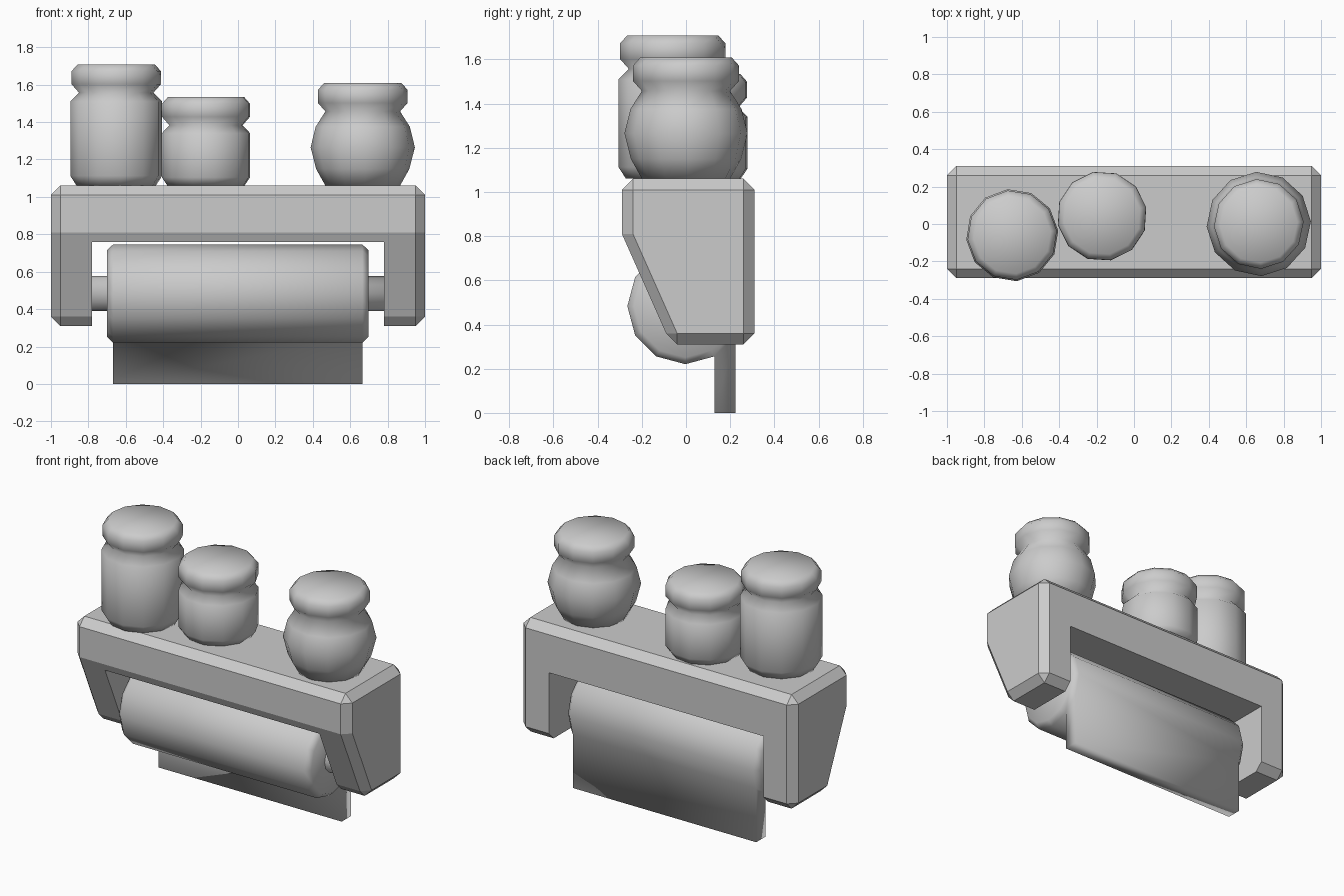
import bpy, bmesh
from math import pi, sin, cos
from mathutils import Matrix, Vector

if "Cube" in bpy.data.objects:
    bpy.data.objects.remove(bpy.data.objects["Cube"])


def finish(name, bm, smooth=False):
    bmesh.ops.recalc_face_normals(bm, faces=bm.faces[:])
    for f in bm.faces:
        f.smooth = smooth
    me = bpy.data.meshes.new(name)
    bm.to_mesh(me)
    bm.free()
    ob = bpy.data.objects.new(name, me)
    bpy.context.collection.objects.link(ob)
    return ob


def lathe(profile, sides=12, turn=0.0):
    """Closed solid of revolution about z from (radius, height) pairs."""
    bm = bmesh.new()
    rings = []
    for r, h in profile:
        angles = [turn + 2 * pi * i / sides for i in range(sides)]
        rings.append([bm.verts.new((r * cos(a), r * sin(a), h)) for a in angles])
    for lo, hi in zip(rings, rings[1:]):
        for i in range(sides):
            j = (i + 1) % sides
            bm.faces.new((lo[i], lo[j], hi[j], hi[i]))
    bm.faces.new(rings[0][::-1])
    bm.faces.new(rings[-1])
    return bm


# Chamfered bracket: hull of the side faces and the wider profile between them
side = [(-.24, 1.01), (.26, 1.01), (.26, .36), (-.04, .36), (-.24, .81)]
middle = [(-.24, 1.06), (.26, 1.06), (.31, 1.01), (.31, .36), (.26, .31),
          (-.04, .31), (-.09, .36), (-.29, .81), (-.29, 1.01)]
bm = bmesh.new()
for s in (-1, 1):
    for x, pts in ((1, side), (.95, middle)):
        for y, z in pts:
            bm.verts.new((s * x, y, z))
bmesh.ops.convex_hull(bm, input=bm.verts[:])
bmesh.ops.dissolve_limit(bm, angle_limit=.01, verts=bm.verts[:], edges=bm.edges[:])
bracket = finish("bracket", bm)

# Opening between the two arms
bm = bmesh.new()
bmesh.ops.create_cube(bm, size=1, matrix=Matrix.Translation((0, 0, .26))
                      @ Matrix.Diagonal((1.56, 2, 1, 1)))
cutter = finish("opening_cutter", bm)
cut = bracket.modifiers.new("opening", 'BOOLEAN')
cut.operation = 'DIFFERENCE'
cut.solver = 'EXACT'
cut.object = cutter
cutter.hide_render = True
cutter.display_type = 'WIRE'

# Rod and roll lie along x
lay = Matrix.Translation((0, -.003, .483)) @ Matrix.Rotation(pi / 2, 4, 'Y')
bm = lathe([(.093, -.8), (.093, .8)])
bm.transform(lay)
finish("rod", bm, True)

bm = lathe([(.232, -.7), (.2625, -.668), (.2625, .665), (.232, .697)])
bm.transform(lay)
# Hanging sheet: the lower back facet of the roll pulled down to the base
bm.normal_update()
aim = Vector((0, 1, -1)).normalized()
facet = max(bm.faces, key=lambda f: abs(f.normal.dot(aim))
            if f.calc_center_median().dot(aim) > aim.z * .483 else -1)
moved = bmesh.ops.extrude_face_region(bm, geom=[facet])["geom"]
for v in moved:
    if isinstance(v, bmesh.types.BMVert):
        v.co.z = 0
bmesh.ops.delete(bm, geom=[f for f in [facet] if f.is_valid], context='FACES_ONLY')
finish("paper_roll", bm, True)


# Jars: body profile plus a shared lid shape on the neck
def jar(name, x, y, body, neck, turn):
    lid = [(.20, neck), (.24, neck + .045), (.24, neck + .115), (.207, neck + .152)]
    bm = lathe(body + lid, 12, turn)
    bm.transform(Matrix.Translation((x, y, 0)))
    finish(name, bm, True)


jar("tall_jar", -.651, -.06, [(.213, 1.06), (.247, 1.113), (.247, 1.51)], 1.557, .1)
jar("short_jar", -.171, .042, [(.21, 1.06), (.241, 1.105), (.241, 1.34)], 1.383, .2)
jar("round_jar", .667, 0, [(.2, 1.06), (.25, 1.15), (.279, 1.265), (.252, 1.375)], 1.457, .05)
